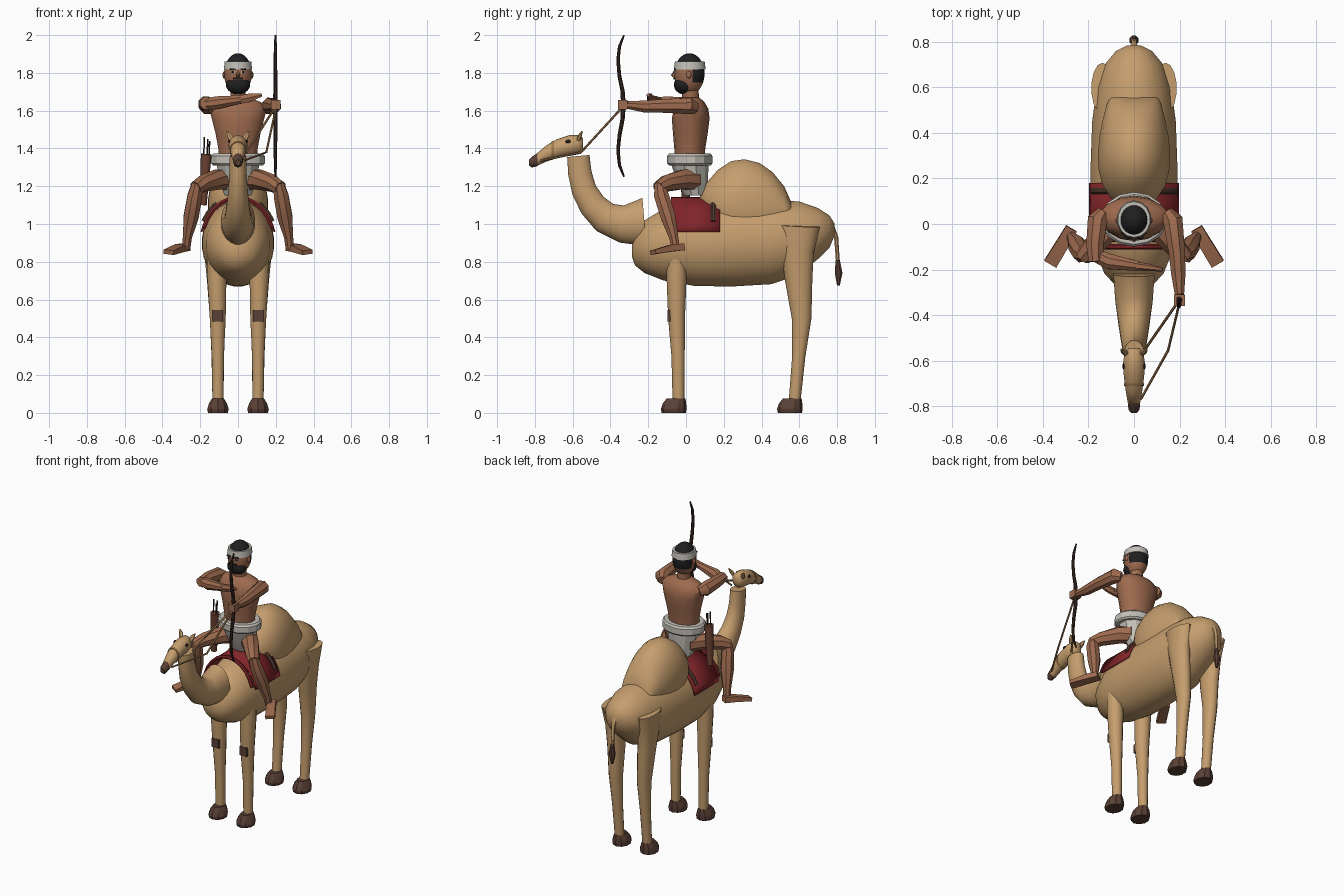
import bpy, bmesh, math
from mathutils import Vector


def material(name, rgb):
    m = bpy.data.materials.new(name)
    m.diffuse_color = (*rgb, 1)
    return m


FUR = material("tan_fur", (.56, .34, .155))
SKIN = material("brown_skin", (.34, .145, .077))
HOOF = material("dark_brown", (.10, .05, .035))
RED = material("red_cloth", (.22, .018, .022))
CLOTH = material("off_white_cloth", (.54, .52, .47))
BLACK = material("black_hair", (.014, .014, .015))
ROPE = material("tan_rope", (.36, .19, .08))
LEATHER = material("leather", (.15, .055, .032))
WOOD = material("dark_wood", (.04, .022, .017))


def finish(name, bm, mat, angle=40):
    bmesh.ops.recalc_face_normals(bm, faces=bm.faces[:])
    me = bpy.data.meshes.new(name)
    bm.to_mesh(me)
    bm.free()
    me.materials.append(mat)
    me.polygons.foreach_set("use_smooth", [True] * len(me.polygons))
    me.set_sharp_from_angle(angle=math.radians(angle))
    ob = bpy.data.objects.new(name, me)
    bpy.context.collection.objects.link(ob)
    return ob


def tube(name, secs, mat, sides=12, axis=None, angle=40):
    """Skin elliptical rings (x, y, z, side radius, other radius) along a path."""
    pts = [Vector(s[:3]) for s in secs]
    ref = Vector((1, 0, 0))
    if abs((pts[-1] - pts[0]).normalized().x) > .8:
        ref = Vector((0, 0, 1))
    bm = bmesh.new()
    rings = []
    for i, (p, s) in enumerate(zip(pts, secs)):
        t = Vector(axis) if axis else (pts[min(i + 1, len(pts) - 1)] - pts[max(i - 1, 0)])
        t.normalize()
        a = (ref - t * ref.dot(t)).normalized()
        b = t.cross(a)
        ring = []
        for k in range(sides):
            w = math.tau * (k + .5) / sides
            ring.append(bm.verts.new(p + a * s[3] * math.cos(w) + b * s[-1] * math.sin(w)))
        rings.append(ring)
    for r, q in zip(rings, rings[1:]):
        for k in range(sides):
            n = (k + 1) % sides
            bm.faces.new((r[k], r[n], q[n], q[k]))
    bm.faces.new(rings[0])
    bm.faces.new(rings[-1])
    return finish(name, bm, mat, angle)


def ball(name, c, r, mat, u=20, v=14):
    bm = bmesh.new()
    bmesh.ops.create_uvsphere(bm, u_segments=u, v_segments=v, radius=1)
    for p in bm.verts:
        p.co = Vector((c[i] + p.co[i] * r[i] for i in range(3)))
    return finish(name, bm, mat, 50)


def box(name, c, size, mat):
    bm = bmesh.new()
    bmesh.ops.create_cube(bm, size=1)
    for p in bm.verts:
        p.co = Vector((c[i] + p.co[i] * size[i] for i in range(3)))
    return finish(name, bm, mat)


# Camel trunk, hump, neck and head
Y = (0, 1, 0)
tube("camel_body", [(0, y, z, a, b) for y, z, a, b in (
    (-.287, .86, .025, .03), (-.27, .865, .08, .085), (-.22, .88, .13, .14),
    (-.12, .89, .17, .19), (.05, .895, .19, .225), (.25, .90, .192, .232),
    (.45, .905, .185, .225), (.6, .925, .165, .195), (.7, .95, .13, .135),
    (.76, .96, .08, .085), (.785, .97, .03, .035))], FUR, 28, Y, 60)
tube("hump", [(0, y, z, a, b) for y, z, a, b in (
    (.075, 1.13, .05, .04), (.11, 1.12, .10, .10), (.17, 1.11, .14, .18),
    (.24, 1.10, .157, .235), (.31, 1.10, .16, .245), (.39, 1.09, .152, .235),
    (.46, 1.08, .138, .195), (.52, 1.07, .122, .13), (.56, 1.06, .105, .05))], FUR, 24, Y, 60)
tube("camel_neck", [(0, -.57, 1.36, .044, .06), (0, -.562, 1.27, .046, .063),
                    (0, -.54, 1.18, .052, .067), (0, -.495, 1.10, .06, .074),
                    (0, -.43, 1.035, .07, .085), (0, -.34, 1.0, .083, .10),
                    (0, -.22, 1.01, .092, .13)], FUR, 20)
tube("camel_head", [(0, y, z, a, b) for y, z, a, b in (
    (-.545, 1.425, .025, .03), (-.565, 1.42, .042, .05), (-.62, 1.415, .05, .055),
    (-.68, 1.40, .044, .05), (-.74, 1.373, .036, .043), (-.79, 1.34, .027, .033))], FUR, 18, Y, 60)
tube("camel_nose", [(0, -.785, 1.342, .028, .035), (0, -.815, 1.328, .025, .029),
                    (0, -.83, 1.325, .014, .016)], HOOF, 14, Y)
tube("tail", [(0, .77, 1.0, .02, .012), (0, .795, .93, .012, .012), (0, .805, .79, .011, .011)], FUR, 8)
tube("tail_tuft", [(0, .803, .81, .012, .012), (0, .808, .74, .022, .022),
                   (0, .807, .675, .008, .008)], HOOF, 8)

for s, side in ((-1, "left"), (1, "right")):
    # Camel ears, eyes, legs, feet and knee pads
    tube(side + "_camel_ear", [(s * .035, -.57, 1.445, .014, .01), (s * .045, -.56, 1.47, .015, .01),
                               (s * .058, -.55, 1.492, .003, .003)], FUR, 6)
    ball(side + "_camel_eye", (s * .046, -.625, 1.437), (.006, .014, .01), BLACK, 8, 6)
    tube(side + "_front_leg", [(s * x, y, z, a, b) for x, y, z, a, b in (
        (.106, -.04, .06, .03, .031), (.107, -.042, .3, .033, .035), (.107, -.048, .46, .041, .043),
        (.108, -.05, .54, .045, .046), (.112, -.05, .72, .052, .053), (.115, -.05, .95, .05, .055))],
        FUR, 14)
    tube(side + "_rear_leg", [(s * x, y, z, a, b) for x, y, z, a, b in (
        (.106, .575, .06, .03, .031), (.107, .597, .3, .034, .035), (.108, .612, .5, .042, .052),
        (.115, .597, .7, .05, .072), (.127, .59, .85, .053, .086), (.138, .597, .99, .05, .112))],
        FUR, 14)
    for y, part in ((-.065, "_front_foot"), (.55, "_rear_foot")):
        tube(side + part, [(s * .106, y, .0, .055, .064), (s * .106, y, .02, .06, .068),
                           (s * .106, y + .004, .05, .05, .062), (s * .106, y + .012, .075, .034, .05)],
             HOOF, 10, (0, 0, 1), 25)
    box(side + "_knee_pad", (s * .107, -.085, .515), (.055, .026, .06), HOOF)

    # Saddle frame arms
    arc = [math.radians(d) for d in (28, 40, 52, 66)]
    tube(side + "_saddle_arm", [(s * .206 * math.cos(a), .145, .895 + .252 * math.sin(a), .014, .014)
                                for a in arc], HOOF, 8)

    # Rider legs and feet
    tube(side + "_thigh", [(s * .05, .04, 1.235, .06, .06), (s * .11, -.02, 1.235, .055, .055),
                           (s * .185, -.105, 1.215, .046, .046), (s * .225, -.145, 1.19, .038, .038)],
         SKIN, 8)
    tube(side + "_shin", [(s * .215, -.14, 1.215, .03, .03), (s * .228, -.13, 1.15, .042, .042),
                          (s * .248, -.095, 1.04, .043, .043), (s * .268, -.065, .93, .026, .026),
                          (s * .275, -.055, .87, .024, .024)], SKIN, 8)
    tube(side + "_rider_foot", [(s * .275, -.02, .878, .038, .026), (s * .31, -.08, .872, .04, .026),
                                (s * .368, -.175, .85, .043, .016)], SKIN, 4)

    # Rider eyes, brows and ears
    box(side + "_eye", (s * .027, -.058, 1.805), (.02, .008, .009), CLOTH)
    box(side + "_pupil", (s * .027, -.061, 1.805), (.009, .008, .009), BLACK)
    box(side + "_brow", (s * .028, -.059, 1.82), (.03, .008, .007), BLACK)
    ball(side + "_ear", (s * .073, .015, 1.79), (.009, .014, .02), SKIN, 8, 6)

# Saddle blanket draped over the back
bm = bmesh.new()
rows = []
for k in range(17):
    a = math.radians(15 + 150 * k / 16)
    rows.append([bm.verts.new((.2 * math.cos(a), y, .895 + .243 * math.sin(a))) for y in (-.08, .05, .18)])
for r, q in zip(rows, rows[1:]):
    for k in range(2):
        bm.faces.new((r[k], r[k + 1], q[k + 1], q[k]))
blanket = finish("saddle_blanket", bm, RED)
sol = blanket.modifiers.new("thickness", "SOLIDIFY")
sol.thickness, sol.offset = .01, 0
tube("front_saddle_strap", [(.192 * math.cos(a), -.1, .895 + .245 * math.sin(a), .012, .012)
                            for a in [math.radians(20 + 14 * k) for k in range(11)]], RED, 6)

# Rider trunk, waist wrap and neck
Z = (0, 0, 1)
tube("torso", [(0, y, z, a, b) for y, z, a, b in (
    (.02, 1.30, .10, .08), (.02, 1.40, .107, .082), (.023, 1.48, .122, .092),
    (.025, 1.56, .143, .10), (.028, 1.61, .155, .09), (.028, 1.645, .125, .07),
    (.025, 1.67, .06, .045))], SKIN, 14, Z)
tube("neck", [(0, .025, 1.64, .042, .045), (0, .02, 1.74, .042, .045)], SKIN, 10, Z)
tube("waist_wrap", [(0, .02, 1.31, .135, .11), (0, .02, 1.32, .146, .12), (0, .02, 1.36, .146, .12),
                    (0, .02, 1.372, .135, .11)], CLOTH, 14, Z, 25)
tube("loincloth", [(0, .05, 1.15, .075, .06), (0, .035, 1.22, .10, .08),
                   (0, .02, 1.32, .12, .10)], CLOTH, 10, Z, 25)

# Rider head, with hair on the top and back of the skull
head = ball("head", (0, .018, 1.795), (.073, .08, .109), SKIN, 28, 22)
head.data.materials.append(BLACK)
for f in head.data.polygons:
    if f.center.z > 1.835 or (f.center.y > .03 and f.center.z > 1.745):
        f.material_index = 1
tube("headband", [(0, .02, 1.818, .077, .084), (0, .02, 1.86, .072, .079)], CLOTH, 14, Z)
ball("beard", (0, -.012, 1.737), (.066, .052, .05), BLACK, 14, 10)
box("moustache", (0, -.062, 1.77), (.055, .01, .01), BLACK)
tube("nose", [(0, -.056, 1.815, .006, .006), (0, -.068, 1.788, .011, .012),
              (0, -.06, 1.775, .01, .008)], SKIN, 6, Z)

# Arm stretched to the bow and arm folded across the chest
tube("bow_arm", [(.145, .05, 1.615, .03, .03), (.17, .02, 1.625, .047, .047),
                 (.188, -.12, 1.625, .039, .039), (.195, -.22, 1.622, .034, .034),
                 (.2, -.31, 1.63, .022, .022)], SKIN, 8)
box("bow_hand", (.2, -.335, 1.632), (.05, .05, .05), SKIN)
tube("folded_upper_arm", [(-.135, .05, 1.615, .03, .03), (-.16, .02, 1.625, .047, .047),
                          (-.172, -.09, 1.637, .041, .041), (-.168, -.165, 1.64, .035, .035)], SKIN, 8)
tube("folded_forearm", [(-.185, -.13, 1.632, .03, .03), (-.11, -.165, 1.642, .037, .037),
                        (.02, -.185, 1.66, .023, .023)], SKIN, 8)
tube("folded_hand", [(.01, -.185, 1.658, .025, .02), (.06, -.19, 1.668, .026, .016),
                     (.125, -.2, 1.683, .009, .009)], SKIN, 6)

# Bow
tube("bow", [(.198, y, z, r, r) for y, z, r in (
    (-.328, 2.0, .005), (-.352, 1.94, .009), (-.36, 1.87, .010), (-.352, 1.78, .011),
    (-.335, 1.70, .012), (-.332, 1.63, .014), (-.335, 1.56, .012), (-.352, 1.47, .011),
    (-.36, 1.39, .010), (-.352, 1.31, .009), (-.328, 1.25, .005))], WOOD, 8)

# Halter and reins
tube("halter", [(0, -.70, 1.392, .044, .05), (0, -.712, 1.386, .044, .05)], ROPE, 16, Y)
tube("short_rein", [(.042, -.56, 1.375, .006, .006), (.195, -.34, 1.615, .006, .006)], ROPE, 6)
tube("long_rein", [(.03, -.77, 1.335, .006, .006), (.15, -.555, 1.38, .006, .006),
                   (.2, -.345, 1.61, .006, .006)], ROPE, 6)

# Quiver with arrows
tube("quiver", [(-.185, .0, 1.10, .02, .02), (-.168, -.01, 1.37, .03, .03)], LEATHER, 10)
for k, (dx, dy) in enumerate(((-.014, 0), (.004, .012), (.014, -.01))):
    tube(f"arrow_{k + 1}", [(-.168 + dx, -.01 + dy, 1.34, .004, .004),
                            (-.164 + dx, -.012 + dy, 1.46 - .01 * k, .005, .005)], WOOD, 6)
